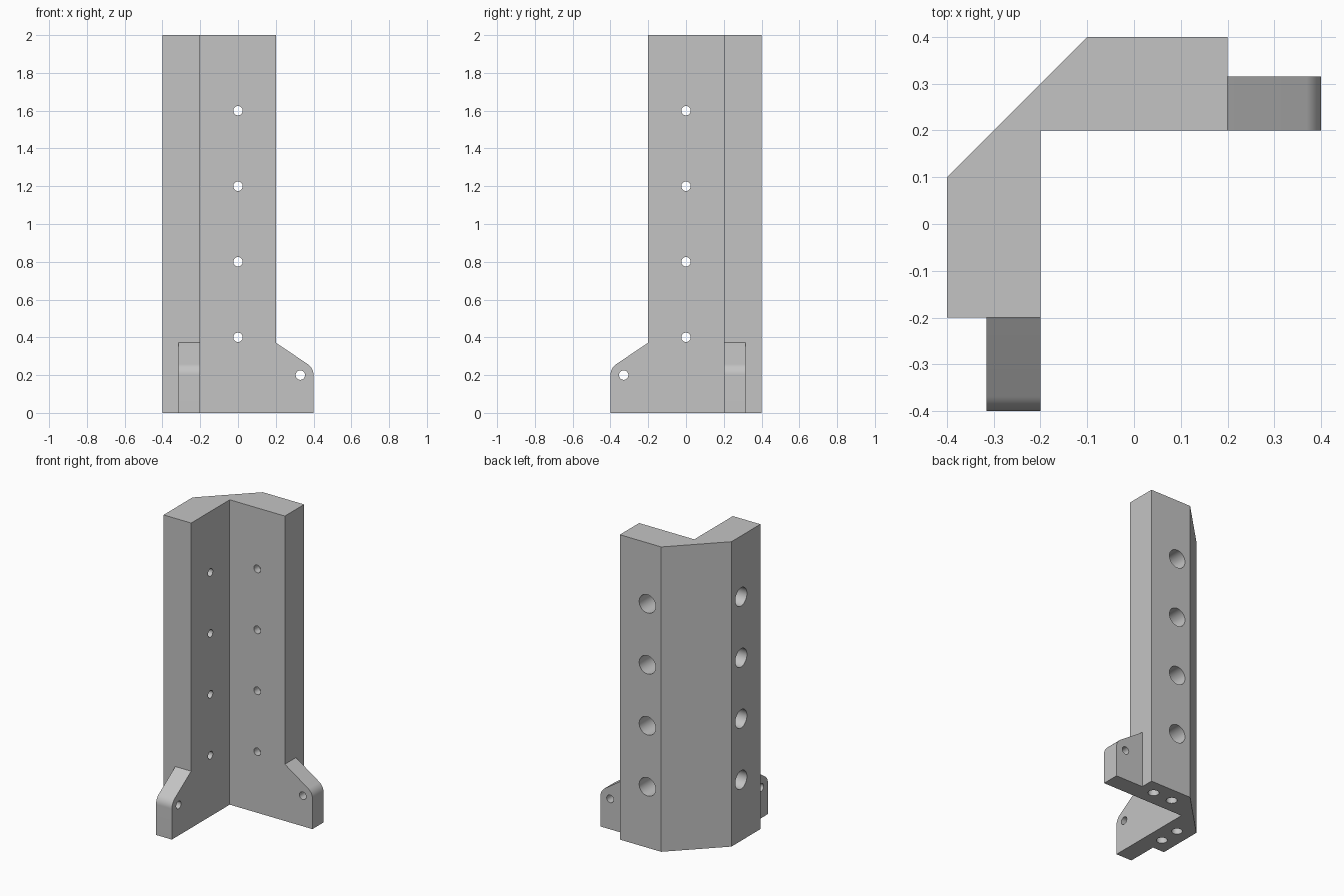
import bpy, bmesh, math
from mathutils import Matrix, Vector

cube = bpy.data.objects.get("Cube")
if cube:
    bpy.data.objects.remove(cube, do_unlink=True)

# Single plain grey material
grey = bpy.data.materials.new("plain grey")
grey.use_nodes = True
colour = (0.55, 0.55, 0.55, 1)
grey.diffuse_color = colour
grey.node_tree.nodes["Principled BSDF"].inputs["Base Color"].default_value = colour

# The two arms mirror each other across the diagonal: (x, y) -> (-y, -x)
BACK_ARM = Matrix.Identity(4)
SIDE_ARM = Matrix(((0, -1, 0, 0), (-1, 0, 0, 0), (0, 0, 1, 0), (0, 0, 0, 1)))


def finish(bm, name, matrix):
    bmesh.ops.transform(bm, matrix=matrix, verts=bm.verts)
    bmesh.ops.recalc_face_normals(bm, faces=bm.faces)
    mesh = bpy.data.meshes.new(name)
    bm.to_mesh(mesh)
    bm.free()
    mesh.materials.append(grey)
    obj = bpy.data.objects.new(name, mesh)
    bpy.context.collection.objects.link(obj)
    return obj


def prism(name, outline, offset, matrix=BACK_ARM):
    """Extrude a closed outline along the offset vector."""
    bm = bmesh.new()
    face = bm.faces.new([bm.verts.new(p) for p in outline])
    out = bmesh.ops.extrude_face_region(bm, geom=[face], use_keep_orig=True)
    verts = [v for v in out["geom"] if isinstance(v, bmesh.types.BMVert)]
    bmesh.ops.translate(bm, vec=offset, verts=verts)
    return finish(bm, name, matrix)


def drill(name, radius, start, end, matrix):
    """Cylinder running between two points."""
    start, end = Vector(start), Vector(end)
    axis = end - start
    place = Matrix.Translation((start + end) / 2) @ axis.to_track_quat("Z", "Y").to_matrix().to_4x4()
    bm = bmesh.new()
    bmesh.ops.create_cone(bm, cap_ends=True, segments=32, radius1=radius,
                          radius2=radius, depth=axis.length, matrix=place)
    return finish(bm, name, matrix)


def combine(target, other, operation):
    mod = target.modifiers.new(operation, "BOOLEAN")
    mod.operation = operation
    mod.solver = "EXACT"
    mod.object = other
    bpy.context.view_layer.objects.active = target
    bpy.ops.object.modifier_apply(modifier=mod.name)
    bpy.data.objects.remove(other, do_unlink=True)


# Angle column with a chamfered outer corner
column = prism("corner_bracket", [
    (-0.4, -0.2, 0), (-0.2, -0.2, 0), (-0.2, 0.2, 0), (0.2, 0.2, 0),
    (0.2, 0.4, 0), (-0.1, 0.4, 0), (-0.4, 0.1, 0)], (0, 0, 2))

# Foot profile: slope running tangent into a round about the foot hole
EYE_X, EYE_Z, ROUND = 0.33, 0.2, 0.07
top = Vector((0.2 - EYE_X, 0.372 - EYE_Z))
tangent = math.atan2(top.y, top.x) - math.acos(ROUND / top.length)
foot_outline = [(0.15, 0.2, 0), (0.4, 0.2, 0)]
for i in range(13):
    a = tangent * i / 12
    foot_outline.append((EYE_X + ROUND * math.cos(a), 0.2, EYE_Z + ROUND * math.sin(a)))
foot_outline += [(0.2, 0.2, 0.372), (0.15, 0.2, 0.372)]

for arm in (BACK_ARM, SIDE_ARM):
    combine(column, prism("foot", foot_outline, (0, 0.115, 0), arm), "UNION")

for arm in (BACK_ARM, SIDE_ARM):
    # Screw holes, counterbored from the outside
    for row in range(1, 5):
        z = 0.4 * row
        combine(column, drill("screw_head", 0.06, (0, 0.25, z), (0, 0.5, z), arm), "DIFFERENCE")
        combine(column, drill("screw_hole", 0.025, (0, 0.1, z), (0, 0.3, z), arm), "DIFFERENCE")
    # Foot hole
    combine(column, drill("foot_hole", 0.025, (EYE_X, 0.1, EYE_Z), (EYE_X, 0.5, EYE_Z), arm), "DIFFERENCE")
    # Blind holes in the base
    for x in (-0.04, 0.1):
        combine(column, drill("base_hole", 0.033, (x, 0.3, -0.1), (x, 0.3, 0.25), arm), "DIFFERENCE")

# Smooth the rounds and bores, keep the edges sharp
bpy.ops.object.select_all(action="DESELECT")
column.select_set(True)
bpy.context.view_layer.objects.active = column
bpy.ops.object.shade_smooth_by_angle(angle=math.radians(30))
